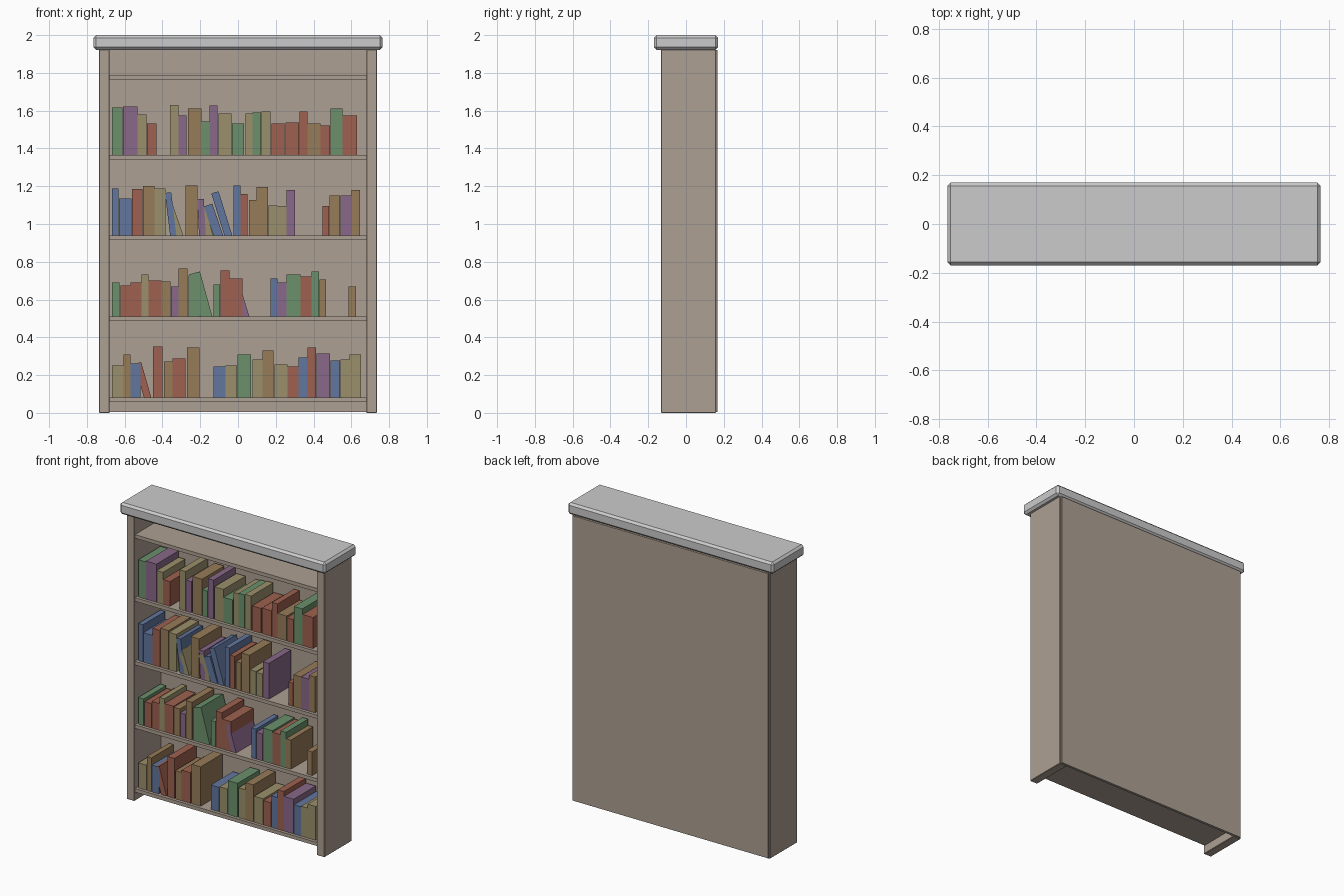
import bpy
import math
from mathutils import Matrix, Vector


def material(name, rgb):
    m = bpy.data.materials.new(name)
    m.diffuse_color = (*rgb, 1)
    return m


wood = material("wood", (0.42, 0.35, 0.29))
inks = {
    "G": material("green_cloth", (0.15, 0.28, 0.15)),
    "P": material("purple_cloth", (0.25, 0.14, 0.25)),
    "Y": material("ochre_cloth", (0.33, 0.28, 0.15)),
    "R": material("red_cloth", (0.34, 0.12, 0.08)),
    "O": material("brown_cloth", (0.31, 0.20, 0.10)),
    "B": material("blue_cloth", (0.12, 0.18, 0.34)),
}


def box(name, lo, hi, mat=None, bevel=0):
    """Axis-aligned box between two corners."""
    lo, hi = Vector(lo), Vector(hi)
    bpy.ops.mesh.primitive_cube_add(size=1, location=(lo + hi) / 2)
    ob = bpy.context.object
    ob.name = name
    ob.data.transform(Matrix.Diagonal((*(hi - lo), 1)))
    if mat:
        ob.data.materials.append(mat)
    if bevel:
        b = ob.modifiers.new("chamfer", "BEVEL")
        b.width, b.segments = bevel, 1
    return ob


# Chamfered top slab
box("top_slab", (-0.765, -0.17, 1.922), (0.765, 0.17, 2.0), None, 0.014)

# Side panels and back panel
for side, x in (("left", -0.7075), ("right", 0.7075)):
    box(side + "_side_panel", (x - 0.0285, -0.132, 0), (x + 0.0285, 0.158, 1.924), wood, 0.003)
box("back_panel", (-0.728, 0.15, 0.005), (0.728, 0.167, 1.92), wood)

# Shelves
shelf_tops = [0.082, 0.511, 0.938, 1.366, 1.79]
for i, z in enumerate(shelf_tops):
    box(f"shelf_{i + 1}", (-0.69, -0.125, z - 0.024), (0.69, 0.155, z), wood)


def fill_shelf(row, books):
    """Books as (left, right, height, colour, lean), sizes in thousandths."""
    z = shelf_tops[row]
    for i, (left, right, height, ink, *lean) in enumerate(books):
        l, r, h = left / 1000, right / 1000, height / 1000
        ob = box(f"book_{row + 1}_{i + 1}", (l + 0.001, -0.105, z), (r - 0.001, 0.13, z + h), inks[ink])
        if lean:  # tip to the left about the lower right edge
            pivot = Matrix.Translation((r, 0, z))
            ob.matrix_world = (pivot @ Matrix.Rotation(-lean[0], 4, "Y")
                               @ pivot.inverted() @ Matrix.Translation(ob.location))


# Bottom row
fill_shelf(0, [
    (-669, -606, 169, "Y"), (-606, -569, 228, "O"), (-569, -515, 180, "B"),
    (-498, -458, 195, "R", 0.28), (-452, -399, 270, "R"), (-394, -347, 190, "O"),
    (-347, -278, 206, "R"), (-272, -204, 265, "O"), (-130, -66, 164, "B"),
    (-66, -3, 169, "Y"), (-3, 71, 228, "G"), (77, 130, 201, "Y"),
    (130, 188, 249, "O"), (193, 262, 175, "Y"), (262, 320, 164, "R"),
    (320, 368, 212, "B"), (368, 415, 265, "R"), (415, 489, 233, "P"),
    (489, 542, 196, "B"), (542, 590, 201, "Y"), (590, 653, 228, "Y")])
# Second row
fill_shelf(1, [
    (-669, -627, 180, "G"), (-622, -569, 164, "R"), (-569, -511, 180, "R"),
    (-511, -474, 222, "Y"), (-474, -405, 190, "R"), (-405, -357, 185, "O"),
    (-357, -315, 159, "P"), (-315, -267, 254, "O"), (-262, -199, 217, "G"),
    (-198, -135, 247, "G", 0.27), (-130, -93, 169, "G"), (-93, -45, 243, "R"),
    (-45, 24, 201, "R"), (25, 61, 185, "P", 0.3), (172, 209, 201, "B"),
    (209, 257, 180, "P"), (257, 331, 222, "G"), (331, 389, 212, "R"),
    (389, 431, 238, "G"), (431, 468, 196, "O"), (585, 627, 159, "O")])
# Third row
fill_shelf(2, [
    (-669, -632, 251, "B"), (-632, -563, 198, "B"), (-563, -505, 246, "R"),
    (-505, -442, 262, "O"), (-442, -384, 251, "Y"), (-360, -325, 232, "B", 0.12),
    (-325, -288, 168, "Y", 0.33), (-278, -214, 267, "O"), (-207, -170, 195, "P", 0.05),
    (-170, -130, 178, "Y", 0.3), (-127, -77, 180, "B", 0.33), (-71, -29, 247, "B", 0.3),
    (-24, 13, 267, "B"), (13, 50, 220, "R"), (56, 98, 188, "O"),
    (98, 161, 257, "O"), (161, 209, 161, "Y"), (209, 257, 156, "Y"),
    (257, 304, 241, "P"), (447, 484, 156, "R"), (484, 542, 214, "O"),
    (542, 601, 214, "P"), (601, 648, 241, "O")])
# Fourth row
fill_shelf(3, [
    (-669, -611, 251, "G"), (-611, -532, 257, "P"), (-532, -484, 214, "Y"),
    (-484, -431, 167, "R"), (-362, -315, 265, "Y"), (-315, -272, 209, "P"),
    (-267, -193, 246, "O"), (-193, -151, 177, "G"), (-151, -108, 262, "P"),
    (-103, -34, 220, "Y"), (-34, 34, 167, "G"), (40, 77, 220, "Y"),
    (77, 124, 225, "G"), (124, 172, 230, "Y"), (177, 246, 167, "R"),
    (251, 325, 172, "R"), (325, 368, 230, "R"), (368, 437, 167, "O"),
    (437, 489, 156, "R"), (489, 553, 246, "G"), (553, 632, 209, "R")])
